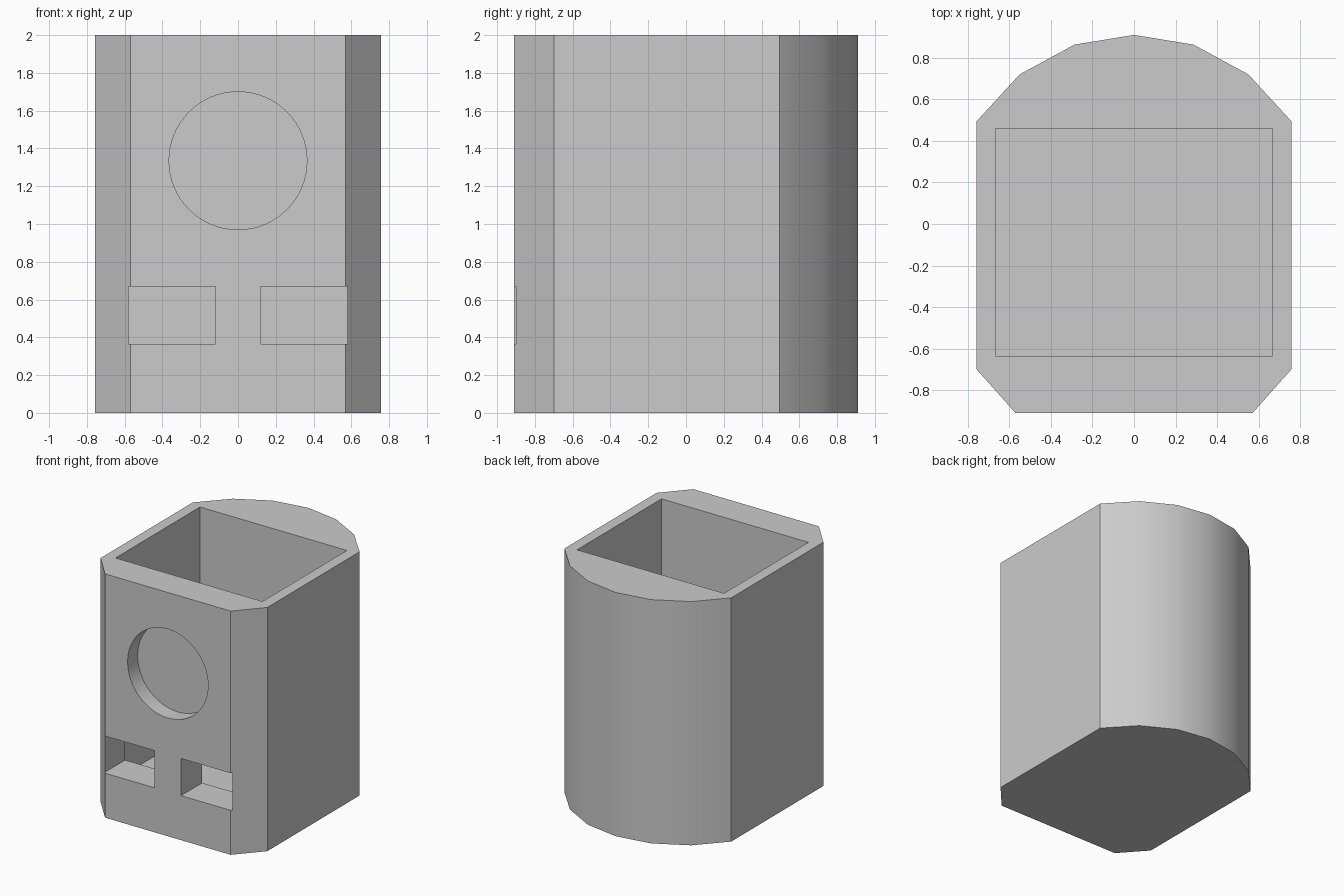
import bpy, bmesh, math
from mathutils import Matrix

cube = bpy.data.objects.get("Cube")
if cube:
    bpy.data.objects.remove(cube, do_unlink=True)

grey = bpy.data.materials.new("light grey")
grey.use_nodes = True
colour = (0.6, 0.6, 0.6, 1)
grey.diffuse_color = colour
grey.node_tree.nodes["Principled BSDF"].inputs["Base Color"].default_value = colour


def make_object(name, bm):
    bmesh.ops.recalc_face_normals(bm, faces=bm.faces)
    mesh = bpy.data.meshes.new(name)
    bm.to_mesh(mesh)
    bm.free()
    mesh.materials.append(grey)
    obj = bpy.data.objects.new(name, mesh)
    bpy.context.collection.objects.link(obj)
    return obj


def box(name, low, high):
    bm = bmesh.new()
    bmesh.ops.create_cube(bm, size=1)
    for v in bm.verts:
        v.co = [a + (c + 0.5) * (b - a) for a, b, c in zip(low, high, v.co)]
    return make_object(name, bm)


# Body: chamfered front, bowed back, extruded straight up
half = [(0.57, -0.91), (0.757, -0.70), (0.757, 0.495), (0.55, 0.72), (0.287, 0.863)]
outline = half + [(0, 0.91)] + [(-x, y) for x, y in reversed(half)]
bm = bmesh.new()
base = bm.faces.new([bm.verts.new((x, y, 0)) for x, y in outline])
top = bmesh.ops.extrude_face_region(bm, geom=[base])["geom"]
bmesh.ops.translate(bm, vec=(0, 0, 2),
                    verts=[g for g in top if isinstance(g, bmesh.types.BMVert)])
body = make_object("cabinet_body", bm)

# Cutters: open inner chamber, two front ports, round front recess
cutters = [box("chamber_cutter", (-0.667, -0.635, 0.18), (0.667, 0.46, 2.2))]
for side, x in (("right", -0.35), ("left", 0.35)):
    cutters.append(box(side + "_port_cutter", (x - 0.23, -1.1, 0.365), (x + 0.23, -0.55, 0.67)))

bm = bmesh.new()
bmesh.ops.create_cone(bm, cap_ends=True, segments=64, radius1=0.365, radius2=0.365, depth=0.4,
                      matrix=Matrix.Translation((0, -0.98, 1.335)) @ Matrix.Rotation(math.pi / 2, 4, "X"))
cutters.append(make_object("round_recess_cutter", bm))

# Cut the openings into the body
bpy.ops.object.select_all(action="DESELECT")
body.select_set(True)
bpy.context.view_layer.objects.active = body
for cutter in cutters:
    cutter.hide_render = True
    mod = body.modifiers.new(cutter.name, "BOOLEAN")
    mod.operation = "DIFFERENCE"
    mod.solver = "EXACT"
    mod.object = cutter
    bpy.ops.object.modifier_apply(modifier=mod.name)
    bpy.data.objects.remove(cutter, do_unlink=True)

bpy.ops.object.shade_smooth_by_angle(angle=math.radians(30))
